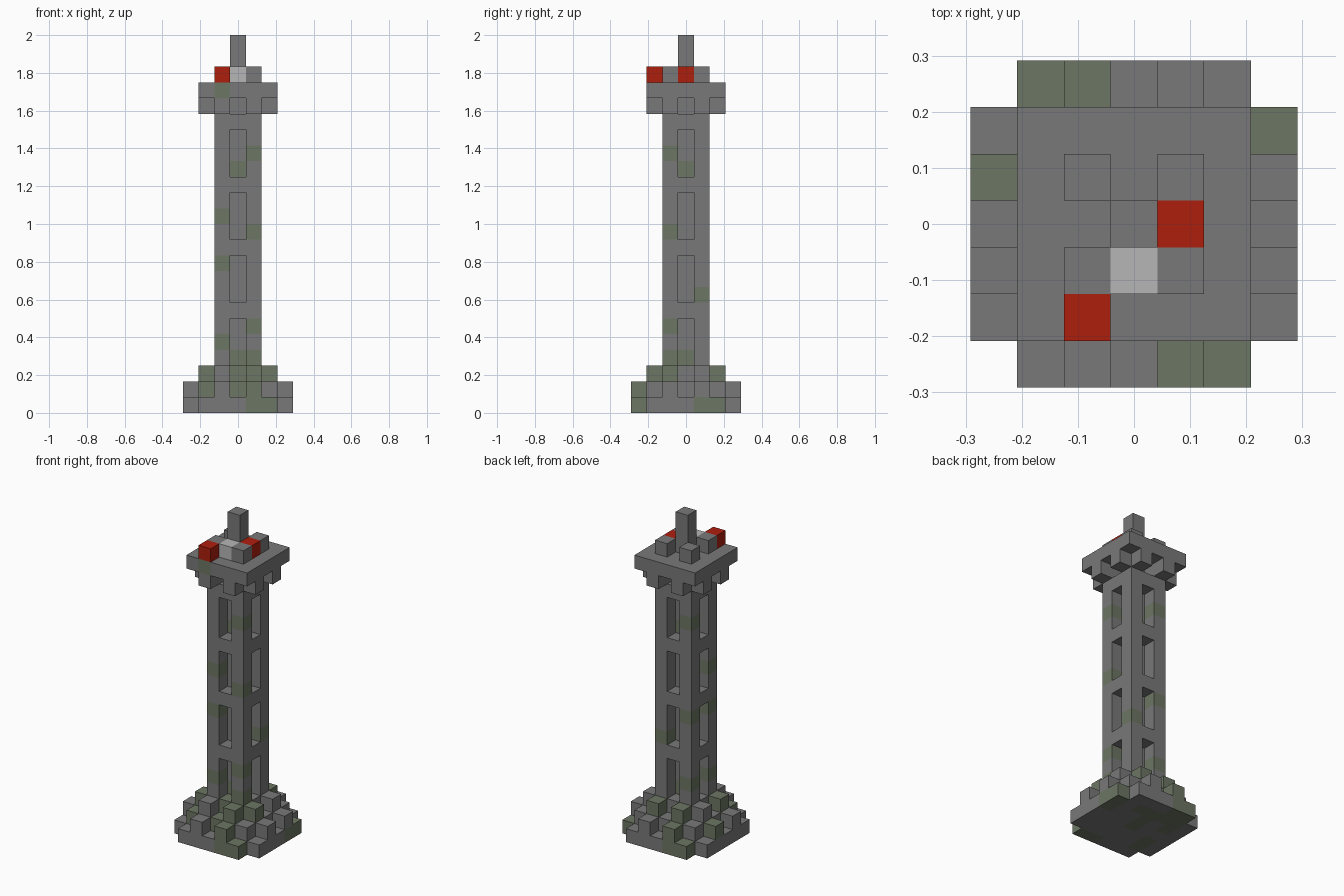
import bpy
import bmesh
import random
from mathutils import Vector

random.seed(4)
U = 1 / 12  # edge of one block

cube = bpy.data.objects.get("Cube")
if cube:
    bpy.data.objects.remove(cube)


def material(name, rgb):
    mat = bpy.data.materials.new(name)
    mat.use_nodes = True
    mat.diffuse_color = (*rgb, 1)
    mat.node_tree.nodes["Principled BSDF"].inputs["Base Color"].default_value = (*rgb, 1)
    return mat


stone = material("stone grey", (.19, .19, .19))
moss = material("mossy green", (.15, .18, .125))
red = material("signal red", (.42, .013, .004))
pale = material("pale grey", (.47, .47, .47))


def square(r, k):
    """Full layer of blocks reaching r blocks out from the middle."""
    span = range(-r, r + 1)
    return {(i, j, k) for i in span for j in span}


def studs(r, k):
    """Two single blocks on each side of the ring at distance r."""
    out = set()
    for a in (-1, 1):
        for b in (-r, r):
            out |= {(a, b, k), (b, a, k)}
    return out


def corners(r, k):
    return {(i, j, k) for i in (-r, r) for j in (-r, r)}


def slots(k):
    """Middle block of each shaft side, left out for a window."""
    return studs_mid(k) if k % 4 != 2 else set()


def studs_mid(k):
    return {(0, 1, k), (0, -1, k), (1, 0, k), (-1, 0, k)}


# Stepped foot, slotted shaft and overhanging cap
foot = (square(3, 0) - corners(3, 0)) | square(2, 1) | studs(3, 1) | square(1, 2) | studs(2, 2)
shaft = set()
for k in range(3, 19):
    shaft |= square(1, k) - slots(k)
cap = (square(1, 19) - slots(19)) | studs(2, 19) | square(2, 20)
spire = {(0, 0, k) for k in (21, 22, 23)}

parts = {
    "stepped_foot": (foot, stone),
    "slotted_shaft": (shaft, stone),
    "overhanging_cap": (cap, stone),
    "spire": (spire, stone),
    "cap_corner_blocks": (corners(1, 21), stone),
    "red_blocks": ({(1, 0, 21), (-1, -2, 21)}, red),
    "pale_block": ({(0, -1, 21)}, pale),
}
solid = set().union(*(cells for cells, _ in parts.values()))

# Blocks overgrown with moss
mossy = {
    (1, -1, 16), (-1, 1, 16), (0, 0, 15), (-1, -1, 12), (1, -1, 11),
    (-1, -1, 9), (-1, 1, 9), (1, 1, 7), (1, -1, 5), (-1, -1, 4), (-1, 1, 4),
    (0, 0, 3), (1, -1, 3), (-1, -2, 20),
    (-2, -1, 2), (0, -1, 2), (1, -2, 2), (2, -1, 2), (1, 2, 2), (-1, 2, 2),
    (-2, -2, 1), (0, -2, 1), (1, -3, 1), (-1, 3, 1), (-3, 1, 1),
    (1, -3, 0), (2, -3, 0), (3, 1, 0), (3, 2, 0), (-2, 3, 0), (-1, 3, 0),
}
mossy |= {c for c in sorted(square(2, 0)) if random.random() < .25}

DIRECTIONS = [Vector(s * (n == a) for n in range(3)) for a in range(3) for s in (-1, 1)]


def build(name, cells, mat):
    """Make the outer skin of a group of blocks."""
    bm = bmesh.new()
    for cell in sorted(cells):
        middle = Vector(cell) + Vector((0, 0, .5))
        for d in DIRECTIONS:
            if tuple(int(v) for v in Vector(cell) + d) in solid:
                continue
            u = Vector((d.y, d.z, d.x))
            v = d.cross(u)
            ring = [u + v, v - u, -u - v, u - v]
            face = bm.faces.new([bm.verts.new((middle + (d + r) / 2) * U) for r in ring])
            face.material_index = int(cell in mossy and mat == stone)
    bmesh.ops.remove_doubles(bm, verts=bm.verts, dist=U / 100)
    mesh = bpy.data.meshes.new(name)
    bm.to_mesh(mesh)
    bm.free()
    mesh.materials.append(mat)
    if mat == stone:
        mesh.materials.append(moss)
    bpy.context.collection.objects.link(bpy.data.objects.new(name, mesh))


for name, (cells, mat) in parts.items():
    build(name, cells, mat)
